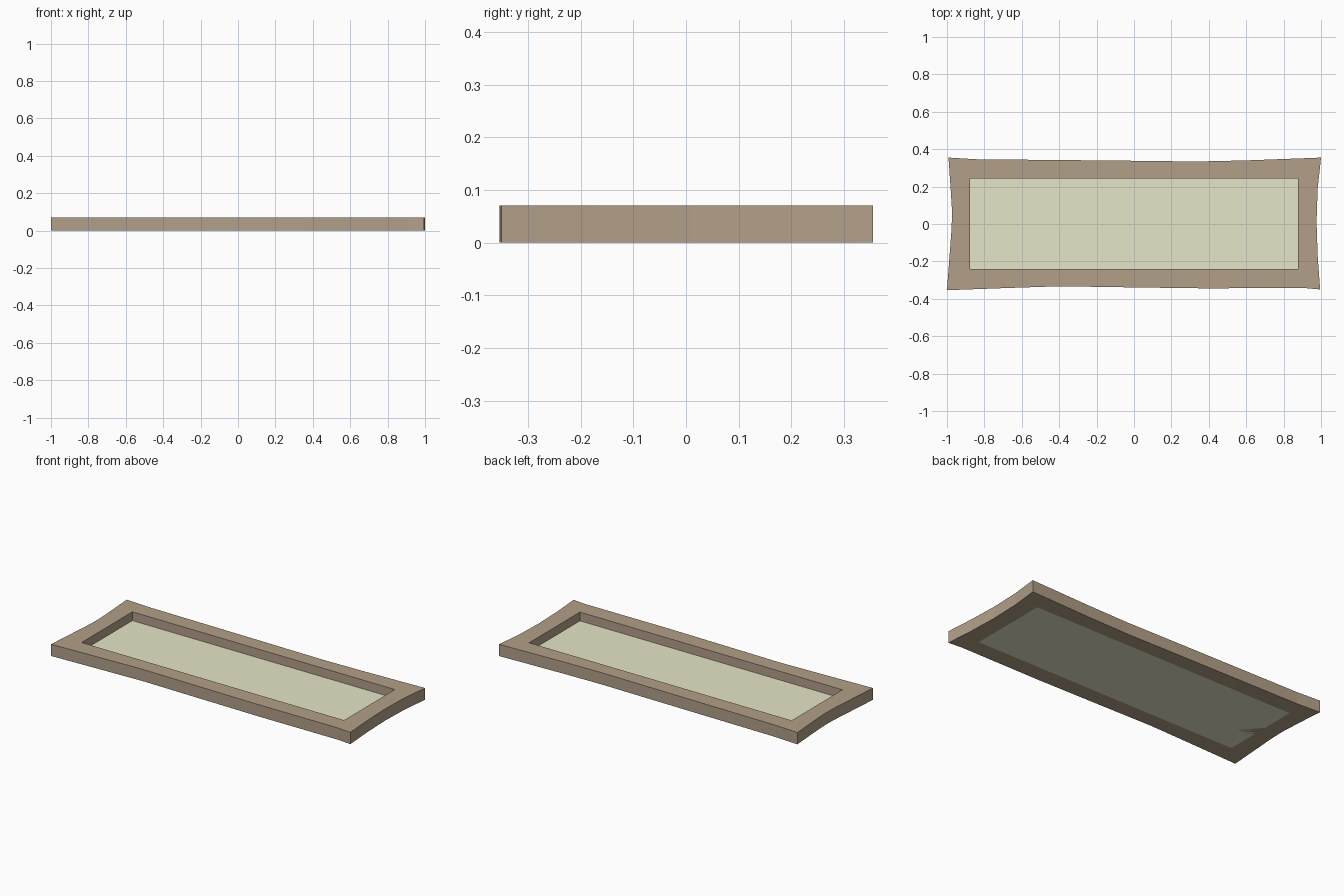
import bpy, bmesh

if "Cube" in bpy.data.objects:
    bpy.data.objects.remove(bpy.data.objects["Cube"])

HEIGHT, FLOOR = 0.071, 0.018
X0, X1, Y0, Y1 = -0.876, 0.876, -0.24, 0.244


def material(name, color):
    m = bpy.data.materials.new(name)
    m.diffuse_color = (*color, 1)
    m.use_nodes = True
    m.node_tree.nodes["Principled BSDF"].inputs["Base Color"].default_value = m.diffuse_color
    return m


def add_object(name, bm, mat):
    bmesh.ops.recalc_face_normals(bm, faces=bm.faces)
    mesh = bpy.data.meshes.new(name)
    bm.to_mesh(mesh)
    bm.free()
    mesh.materials.append(mat)
    obj = bpy.data.objects.new(name, mesh)
    bpy.context.collection.objects.link(obj)
    return obj


def ring(bm, points, z):
    return [bm.verts.new((x, y, z)) for x, y in points]


def walls(bm, low, high):
    n = len(low)
    for i in range(n):
        j = (i + 1) % n
        bm.faces.new((low[i], low[j], high[j], high[i]))


# Hand-hewn outline, counter-clockwise from the front left corner
outline = [(-1, -0.354), (-0.7, -0.343), (-0.4, -0.333), (0, -0.339), (0.38, -0.344),
           (0.91, -0.342), (0.995, -0.35), (0.982, -0.17), (0.976, 0.01), (0.982, 0.19),
           (1, 0.355), (0.6, 0.34), (0.33, 0.334), (0, 0.338), (-0.4, 0.342),
           (-0.84, 0.346), (-0.992, 0.355), (-0.981, 0.2), (-0.973, 0.07), (-0.975, -0.02)]
opening = [(X0, Y0), (X1, Y0), (X1, Y1), (X0, Y1)]

# Frame: outer walls, base, flat rim and inner recess
bm = bmesh.new()
base = ring(bm, outline, 0)
top = ring(bm, outline, HEIGHT)
inner_top = ring(bm, opening, HEIGHT)
inner_low = ring(bm, opening, FLOOR - 0.004)
walls(bm, base, top)
walls(bm, inner_low, inner_top)
bm.faces.new(base)
bm.faces.new(inner_low)
corners = [0, 6, 10, 16]
for k in range(4):
    a, b = corners[k], corners[(k + 1) % 4] or len(outline)
    side = [top[i % len(outline)] for i in range(a, b + 1)]
    bm.faces.new(side + [inner_top[(k + 1) % 4], inner_top[k]])
add_object("frame", bm, material("dark_wood", (0.45, 0.35, 0.25)))

# Panel: thin slab lying in the recess
bm = bmesh.new()
low, high = ring(bm, opening, 0), ring(bm, opening, FLOOR)
walls(bm, low, high)
bm.faces.new(low)
bm.faces.new(high)
add_object("panel", bm, material("pale_green", (0.79, 0.79, 0.58)))
